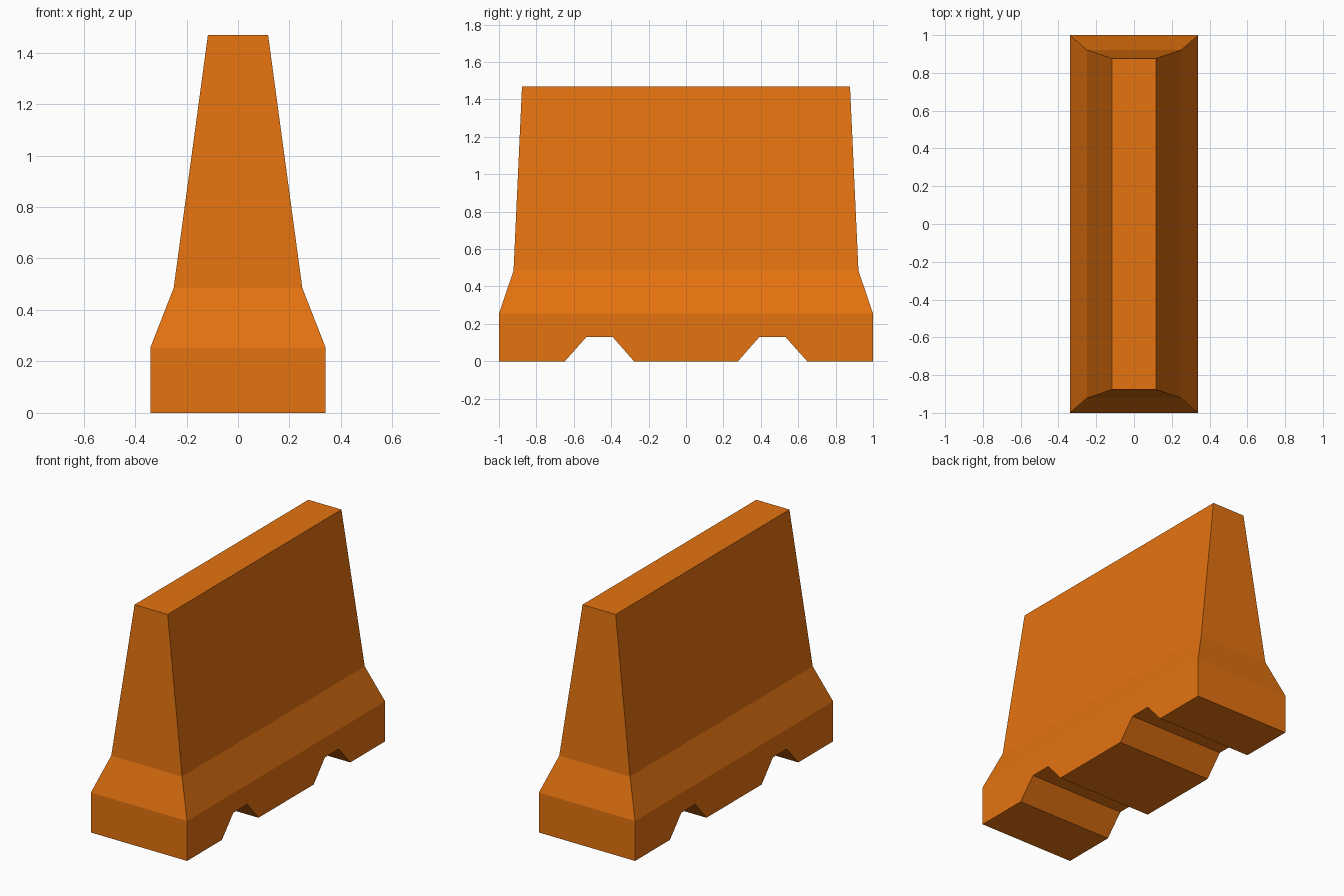
import bpy, bmesh

if "Cube" in bpy.data.objects:
    bpy.data.objects.remove(bpy.data.objects["Cube"])

orange = bpy.data.materials.new("barrier orange")
orange.diffuse_color = (0.78, 0.17, 0.005, 1)
orange.use_nodes = True
orange.node_tree.nodes["Principled BSDF"].inputs["Base Color"].default_value = orange.diffuse_color

bm = bmesh.new()

# Foot: side profile (y, z) with two fork notches, extruded across x
HALF_W, FOOT_TOP = 0.34, 0.255
notch = [(0.278, 0), (0.392, 0.13), (0.532, 0.13), (0.648, 0)]
bottom = [(-y, z) for y, z in reversed(notch)] + notch
profile = [(-1, FOOT_TOP), (-1, 0)] + bottom + [(1, 0), (1, FOOT_TOP)]
side = bm.faces.new([bm.verts.new((-HALF_W, y, z)) for y, z in profile])
ext = bmesh.ops.extrude_face_region(bm, geom=[side])
for v in ext["geom"]:
    if isinstance(v, bmesh.types.BMVert):
        v.co.x = HALF_W
bmesh.ops.recalc_face_normals(bm, faces=bm.faces)

# Sloped shoulder and tapered wall: extrude the top face to each level
top = next(f for f in bm.faces if all(abs(v.co.z - FOOT_TOP) < 1e-5 for v in f.verts))
for hx, hy, z in [(0.25, 0.922, 0.485), (0.117, 0.877, 1.468)]:
    top = bmesh.ops.extrude_discrete_faces(bm, faces=[top])["faces"][0]
    for v in top.verts:
        v.co = (hx if v.co.x > 0 else -hx, hy if v.co.y > 0 else -hy, z)
bmesh.ops.recalc_face_normals(bm, faces=bm.faces)

mesh = bpy.data.meshes.new("road_barrier")
bm.to_mesh(mesh)
bm.free()
mesh.materials.append(orange)
bpy.context.collection.objects.link(bpy.data.objects.new("road_barrier", mesh))
